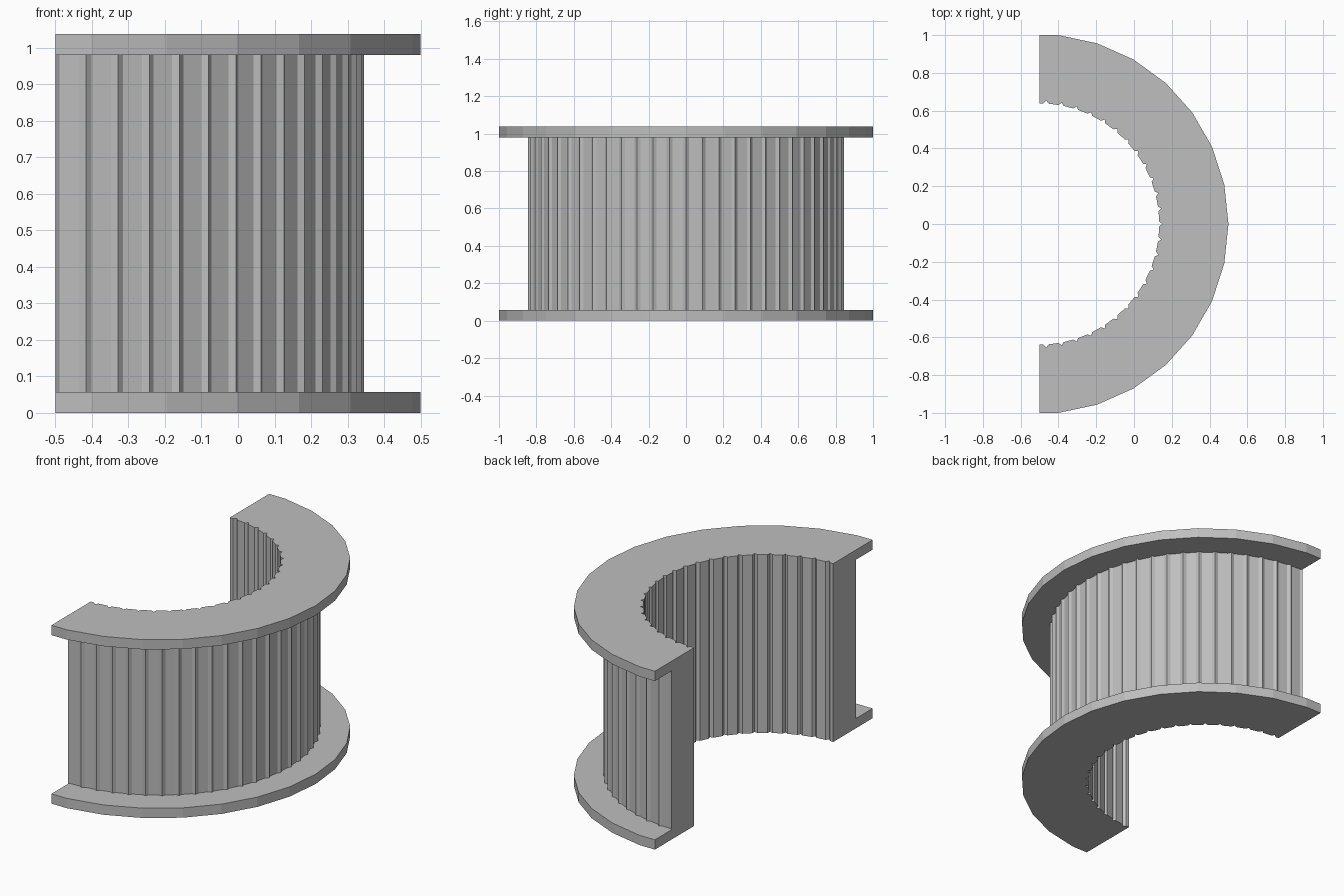
import bpy, bmesh, math

cube = bpy.data.objects.get("Cube")
if cube:
    bpy.data.objects.remove(cube, do_unlink=True)

CUT_X = -0.5          # flat cut plane of the half spool
CENTRE_X = -0.5055    # axis of the spool
HEIGHT, FLANGE = 1.037, 0.057

grey = bpy.data.materials.new("plain grey")
grey.use_nodes = True
colour = (0.52, 0.52, 0.52, 1)
grey.diffuse_color = colour
grey.node_tree.nodes["Principled BSDF"].inputs["Base Color"].default_value = colour


def polar(radius, degrees):
    a = math.radians(degrees)
    return CENTRE_X + radius * math.cos(a), radius * math.sin(a)


def clip(points):
    """Keep the part of an open polyline in front of the cut plane."""
    out = []
    for p, q in zip(points, points[1:]):
        if p[0] >= CUT_X:
            out.append(p)
        if (p[0] - CUT_X) * (q[0] - CUT_X) < 0:
            t = (CUT_X - p[0]) / (q[0] - p[0])
            out.append((CUT_X, p[1] + t * (q[1] - p[1])))
    return out


def serrated_arc(base, tip, step, half_width):
    """Arc with a V-shaped ridge or groove at every step."""
    n = int(108 / step)
    points = []
    for i in range(-n, n + 1):
        a = i * step
        points += [polar(base, a - half_width), polar(tip, a), polar(base, a + half_width)]
    return clip(points)


def extrude_ring(name, outer, inner, bottom, top):
    bm = bmesh.new()
    face = bm.faces.new([bm.verts.new((x, y, bottom)) for x, y in outer + inner[::-1]])
    ext = bmesh.ops.extrude_face_region(bm, geom=[face], use_keep_orig=True)
    moved = [v for v in ext["geom"] if isinstance(v, bmesh.types.BMVert)]
    bmesh.ops.translate(bm, vec=(0, 0, top - bottom), verts=moved)
    bmesh.ops.recalc_face_normals(bm, faces=bm.faces)
    mesh = bpy.data.meshes.new(name)
    bm.to_mesh(mesh)
    bm.free()
    mesh.materials.append(grey)
    bpy.context.collection.objects.link(bpy.data.objects.new(name, mesh))


# Shared grooved bore, ridged drum outline and faceted rim
bore = serrated_arc(0.639, 0.655, 7.2, 1.2)
drum = serrated_arc(0.838, 0.85, 6, 1.15)
rim = clip([polar(1.0055, 12 * i) for i in range(-9, 10)])

extrude_ring("bottom_flange", rim, bore, 0, FLANGE)
extrude_ring("drum_wall", drum, bore, FLANGE, HEIGHT - FLANGE)
extrude_ring("top_flange", rim, bore, HEIGHT - FLANGE, HEIGHT)
